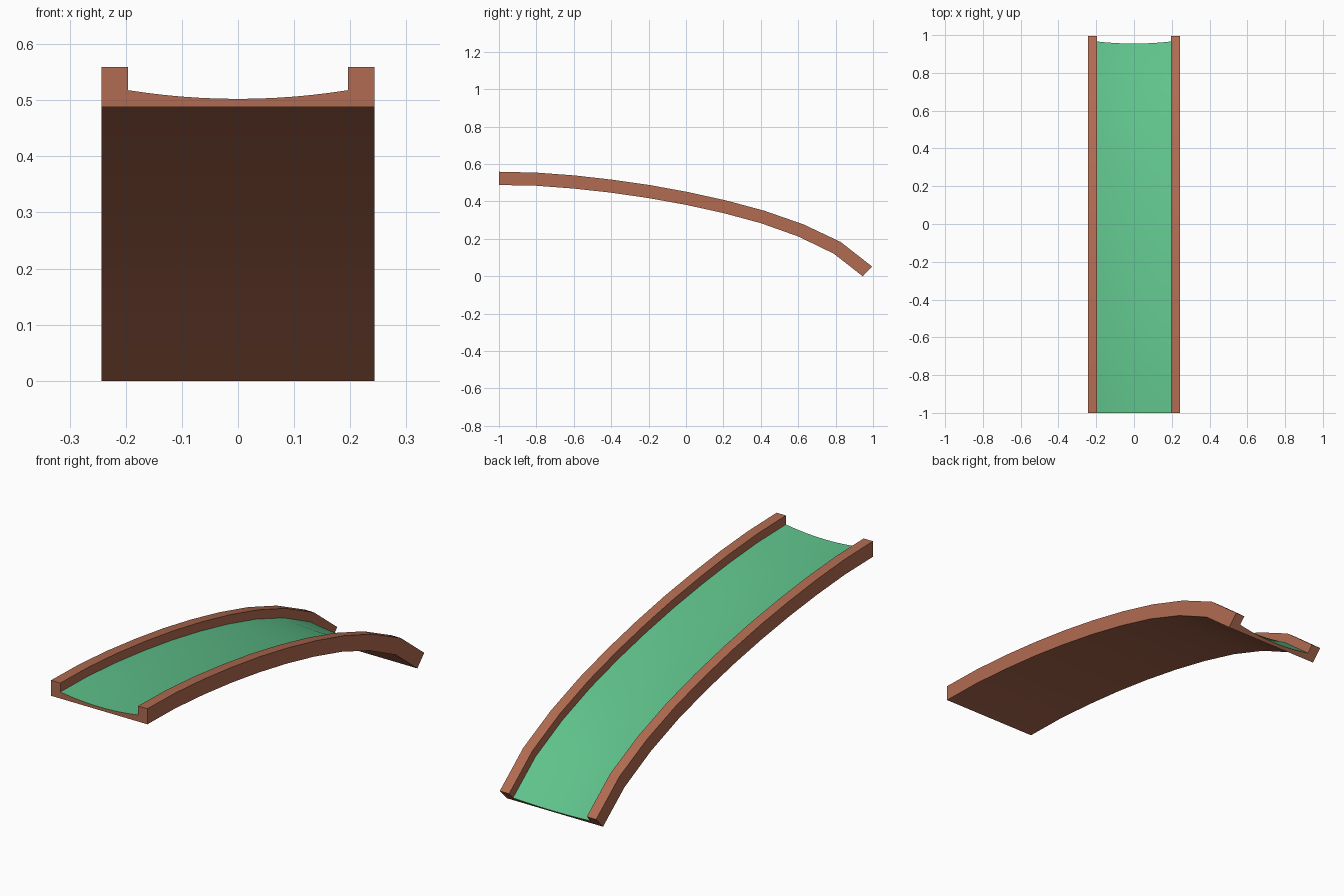
import bpy, bmesh, math

if "Cube" in bpy.data.objects:
    bpy.data.objects.remove(bpy.data.objects["Cube"])

# Colours
def material(name, rgb):
    m = bpy.data.materials.new(name)
    m.diffuse_color = (*rgb, 1)
    m.use_nodes = True
    m.node_tree.nodes["Principled BSDF"].inputs["Base Color"].default_value = m.diffuse_color
    return m

brown = material("terracotta brown", (0.44, 0.148, 0.082))
green = material("slide green", (0.115, 0.54, 0.26))

# Side-view path of the chute: (y, z) along the underside and along the rim
UNDER = [(-1, .488), (-.8, .484), (-.6, .469), (-.4, .447), (-.2, .418), (0, .382),
         (.2, .338), (.4, .284), (.6, .213), (.79, .121), (.945, 0)]
RIM = [(-1, .559), (-.795, .554), (-.594, .539), (-.392, .516), (-.19, .487), (.012, .450),
       (.216, .405), (.42, .350), (.627, .278), (.826, .184), (.995, .052)]
HEIGHT = 0.071
WIDE, INNER = 0.243, 0.196

# Cross-section (x, height): flat base, two walls, dished floor
N = 12
floor = [(INNER - 2 * INNER * i / N,
          .0145 + .0155 * (1 - 2 * i / N) ** 2) for i in range(N + 1)]
section = ([(-WIDE, 0), (WIDE, 0), (WIDE, HEIGHT), (INNER, HEIGHT)] + floor
           + [(-INNER, HEIGHT), (-WIDE, HEIGHT)])

# Sweep the section along the path
bm = bmesh.new()
rings = []
for (y0, z0), (y1, z1) in zip(UNDER, RIM):
    ring = []
    for x, h in section:
        t = h / HEIGHT
        ring.append(bm.verts.new((x, y0 + (y1 - y0) * t, z0 + (z1 - z0) * t)))
    rings.append(ring)

count = len(section)
for a, b in zip(rings, rings[1:]):
    for i in range(count):
        j = (i + 1) % count
        f = bm.faces.new((a[i], a[j], b[j], b[i]))
        f.material_index = 1 if 4 <= i < 4 + N else 0   # green sliding floor

# End caps: quads under the floor plus one for each wall
mid = 4 + N // 2
for ring in (rings[0], rings[-1]):
    bm.faces.new(ring)
bmesh.ops.recalc_face_normals(bm, faces=bm.faces)
bmesh.ops.triangulate(bm, faces=[f for f in bm.faces if len(f.verts) > 4])

mesh = bpy.data.meshes.new("slide_chute")
bm.to_mesh(mesh)
bm.free()
mesh.materials.append(brown)
mesh.materials.append(green)
chute = bpy.data.objects.new("slide_chute", mesh)
bpy.context.collection.objects.link(chute)

# Smooth along the curve, crisp at the wall corners
bpy.context.view_layer.objects.active = chute
chute.select_set(True)
bpy.ops.object.shade_smooth_by_angle(angle=math.radians(30))
